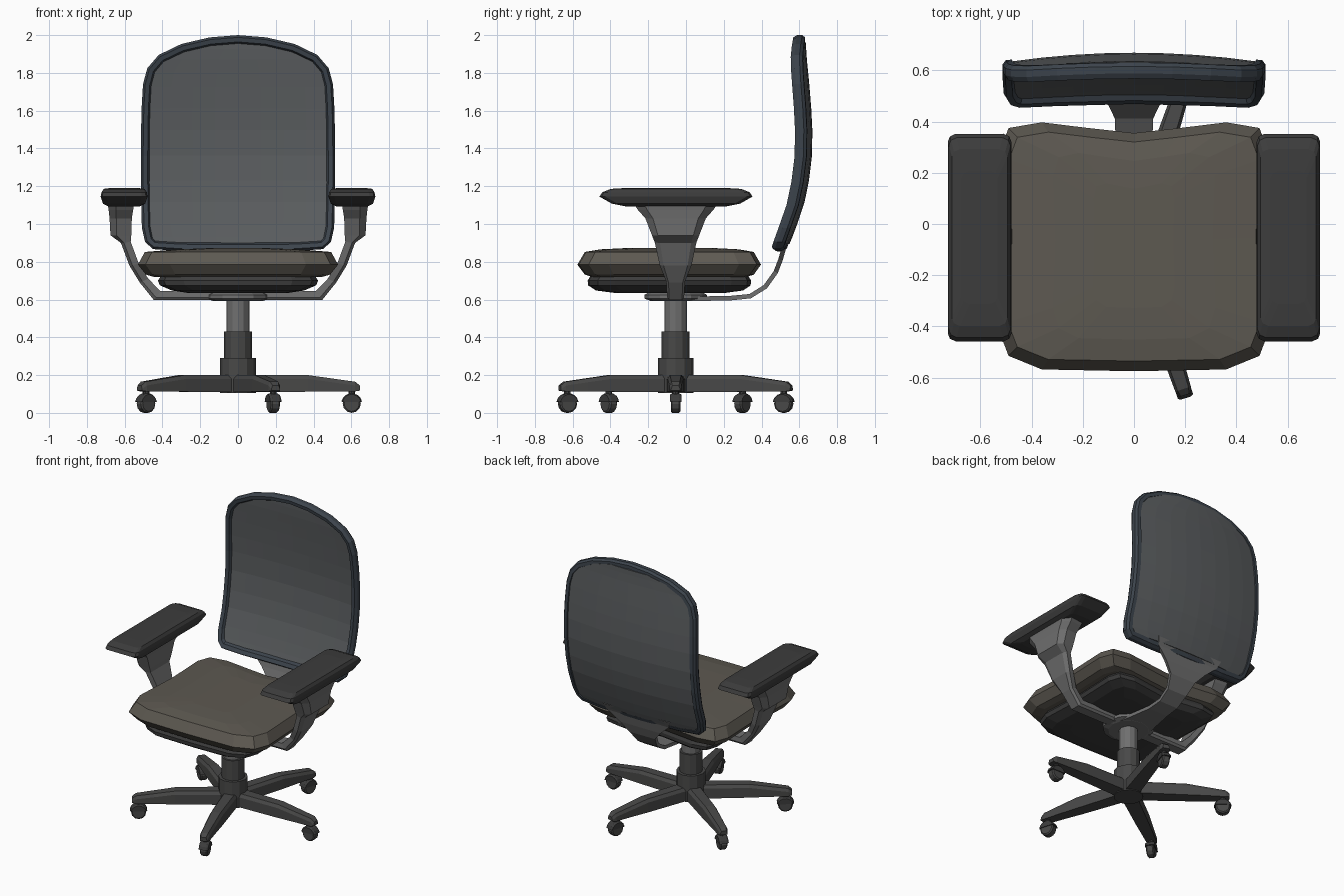
import bpy, bmesh, math
from mathutils import Matrix, Vector

if "Cube" in bpy.data.objects:
    bpy.data.objects.remove(bpy.data.objects["Cube"])

CY = -0.055  # y of the column axis


def material(name, r, g, b):
    m = bpy.data.materials.new(name)
    m.diffuse_color = (r, g, b, 1)
    m.use_nodes = True
    m.node_tree.nodes["Principled BSDF"].inputs["Base Color"].default_value = m.diffuse_color
    return m


FRAME = material("blue_black", 0.045, 0.057, 0.072)
MESH = material("mesh_grey", 0.10, 0.107, 0.112)
CLOTH = material("warm_grey", 0.11, 0.10, 0.083)
DARK = material("dark_plastic", 0.045, 0.045, 0.045)
BASE = material("base_grey", 0.065, 0.065, 0.064)
METAL = material("metal", 0.16, 0.16, 0.16)


def loft(name, rings, mat, mirror=False, loop=False, matrix=None):
    """Skin a list of equal-length closed rings; cap the ends unless looped."""
    bm = bmesh.new()
    vs = [[bm.verts.new(p) for p in r] for r in rings]
    n = len(rings[0])
    pairs = list(zip(vs, vs[1:])) + ([(vs[-1], vs[0])] if loop else [])
    for a, b in pairs:
        for i in range(n):
            j = (i + 1) % n
            bm.faces.new((a[i], a[j], b[j], b[i]))
    if not loop:
        bm.faces.new(vs[0])
        bm.faces.new(vs[-1])
    bmesh.ops.recalc_face_normals(bm, faces=bm.faces)
    me = bpy.data.meshes.new(name)
    bm.to_mesh(me)
    bm.free()
    me.materials.append(mat)
    ob = bpy.data.objects.new(name, me)
    bpy.context.collection.objects.link(ob)
    if matrix:
        ob.matrix_world = matrix
    if mirror:
        ob.modifiers.new("Mirror", 'MIRROR')
    return ob


def both_sides(half):
    """Complete a right-hand outline (starting and ending on x = 0)."""
    return half + [(-x, y) for x, y in reversed(half[1:-1])]


def circle(r, z, n=12, sy=1.0):
    return [(r * math.cos(2 * math.pi * i / n), CY + sy * r * math.sin(2 * math.pi * i / n), z)
            for i in range(n)]


# Backrest: curved sheet, bowed in height and wrapped forward at the sides
CURVE = [(0.84, 0.465), (0.92, 0.50), (1.0, 0.53), (1.1, 0.565), (1.2, 0.588), (1.35, 0.608),
         (1.5, 0.610), (1.65, 0.602), (1.8, 0.588), (1.9, 0.578), (2.01, 0.575)]


def back_y(x, z):
    y = CURVE[-1][1]
    for (z0, y0), (z1, y1) in zip(CURVE, CURVE[1:]):
        if z <= z1:
            y = y0 + (y1 - y0) * (z - z0) / (z1 - z0)
            break
    return y + 0.025 * (1 - (x / 0.5) ** 2)


back_half = [(0, 2.0), (0.15, 1.988), (0.3, 1.953), (0.42, 1.895), (0.48, 1.825), (0.503, 1.74),
             (0.51, 1.62), (0.513, 1.5), (0.514, 1.36), (0.514, 1.22), (0.512, 1.1), (0.509, 0.98),
             (0.492, 0.905), (0.45, 0.867), (0.3, 0.857), (0, 0.855)]
outline = both_sides(back_half)
section = [(0.0, -0.012), (0.012, -0.033), (0.036, -0.03), (0.05, 0.0), (0.036, 0.03),
           (0.012, 0.03), (0.0, 0.015)]
rings = []
for i, (x, z) in enumerate(outline):
    a, b = outline[i - 1], outline[(i + 1) % len(outline)]
    t = Vector((b[0] - a[0], b[1] - a[1])).normalized()
    ring = []
    for d, off in section:
        px, pz = x - t.y * -d, z - t.x * d
        px = x + t.y * d
        ring.append((px, back_y(px, pz) + off, pz))
    rings.append(ring)
loft("back_frame", rings, FRAME, loop=True)

rings = []
for hx, z in back_half[1:-2]:
    hx, z = hx * 0.94, 1.43 + (z - 1.43) * 0.95
    xs = [hx * k / 4 for k in range(-4, 5)]
    rings.append([(x, back_y(x, z) - 0.012, z) for x in xs] +
                 [(x, back_y(x, z) + 0.022 + 0.012 * (1 - (x / 0.5) ** 2), z) for x in reversed(xs)])
loft("back_mesh_panel", rings, MESH)

# Seat cushion and the pan under it
seat_line = both_sides([(0, -0.575), (0.36, -0.568), (0.49, -0.515), (0.53, -0.41), (0.512, -0.05),
                        (0.525, 0.28), (0.49, 0.375), (0.36, 0.397), (0.18, 0.375), (0, 0.355)])


def seat_ring(sx, sy, z):
    return [(x * sx, -0.08 + (y + 0.08) * sy, z) for x, y in seat_line]


loft("seat", [seat_ring(*r) for r in [(0.84, 0.84, 0.72), (0.92, 0.92, 0.732), (1, 1, 0.785),
                                      (0.93, 0.92, 0.852), (0.6, 0.75, 0.866), (0.3, 0.5, 0.872)]], CLOTH)
loft("seat_pan", [seat_ring(*r) for r in [(0.5, 0.6, 0.635), (0.66, 0.8, 0.648), (0.78, 0.885, 0.675),
                                          (0.8, 0.89, 0.70), (0.77, 0.86, 0.725)]], DARK)

# Mounting plate and gas column
loft("mount_plate", [circle(0.13, 0.592, 12), circle(0.165, 0.605, 12), circle(0.165, 0.625, 12),
                     circle(0.13, 0.645, 12)], METAL)
loft("gas_lift", [circle(0.06, 0.40), circle(0.06, 0.60)], METAL)
loft("column_sleeve", [circle(0.074, 0.27), circle(0.074, 0.43)], BASE)
loft("base_hub", [circle(0.094, 0.105), circle(0.094, 0.29)], BASE)

# Back support: flat strap curving up and flaring into the backrest
strap = [(0.0, 0.605, 0.12), (0.1, 0.605, 0.10), (0.24, 0.608, 0.075), (0.34, 0.618, 0.072),
         (0.42, 0.668, 0.075), (0.475, 0.745, 0.10), (0.50, 0.81, 0.16), (0.52, 0.88, 0.24),
         (0.545, 0.93, 0.26)]
rings = []
for i, (y, z, w) in enumerate(strap):
    a, b = strap[max(i - 1, 0)], strap[min(i + 1, len(strap) - 1)]
    t = Vector((b[0] - a[0], b[1] - a[1])).normalized() * 0.012
    rings.append([(-w, y + t.y, z - t.x), (w, y + t.y, z - t.x),
                  (w, y - t.y, z + t.x), (-w, y - t.y, z + t.x)])
loft("back_support", rings, METAL)

# Armrest brackets: outer (x, z), inner (x, z), half width in y
bracket = [(0.05, 0.597, 0.05, 0.645, 0.045), (0.445, 0.597, 0.41, 0.645, 0.045),
           (0.52, 0.69, 0.475, 0.71, 0.05), (0.575, 0.78, 0.525, 0.79, 0.085),
           (0.62, 0.90, 0.568, 0.905, 0.11), (0.675, 0.94, 0.565, 0.94, 0.125),
           (0.68, 1.03, 0.562, 1.03, 0.16), (0.685, 1.075, 0.555, 1.075, 0.20),
           (0.69, 1.105, 0.55, 1.105, 0.22)]
rings = []
for ox, oz, ix, iz, w in bracket:
    mx, mz = ox * 0.7 + ix * 0.3, oz * 0.7 + iz * 0.3
    rings.append([(ox, CY - w * 0.75, oz), (ox, CY + w * 0.75, oz), (mx, CY + w, mz),
                  (ix, CY + w * 0.95, iz), (ix, CY - w * 0.95, iz), (mx, CY - w, mz)])
loft("arm_bracket", rings, METAL, mirror=True)

# Armrest pads
rings = []
for sx, sy, z in [(0.08, 0.26, 1.092), (0.112, 0.34, 1.108), (0.124, 0.405, 1.145),
                  (0.12, 0.39, 1.168), (0.108, 0.345, 1.186), (0.07, 0.26, 1.191)]:
    c = 0.03
    rings.append([(0.603 + x, -0.053 + y, z) for x, y in [
        (sx, -sy + c), (sx - 0.008, -sy + 0.01), (sx - c, -sy), (c - sx, -sy),
        (0.008 - sx, -sy + 0.01), (-sx, -sy + c), (-sx, sy - c), (0.008 - sx, sy - 0.01),
        (c - sx, sy), (sx - c, sy), (sx - 0.008, sy - 0.01), (sx, sy - c)]])
loft("arm_pad", rings, DARK, mirror=True)

# Five-star base with casters
leg = [(0.03, 0.05, 0.11, 0.20), (0.37, 0.042, 0.112, 0.20), (0.50, 0.037, 0.114, 0.182),
       (0.62, 0.032, 0.114, 0.165), (0.645, 0.024, 0.118, 0.145)]
leg_rings = [[(r, -w, lo), (r, w, lo), (r, w, hi - 0.02), (r, w * 0.7, hi),
              (r, -w * 0.7, hi), (r, -w, hi - 0.02)] for r, w, lo, hi in leg]
R = 0.602


def arc(r, y, start, span, n):
    return [(R + r * math.cos(start + span * i / n), y, 0.048 + r * math.sin(start + span * i / n))
            for i in range(n)]


wheel = [arc(r, y, 0, 2 * math.pi, 12) for r, y in [(0.04, -0.025), (0.048, -0.018),
                                                   (0.048, 0.018), (0.04, 0.025)]]
hood = [arc(r, y, math.radians(12), math.radians(156 * 8 / 7), 8)
        for r, y in [(0.05, -0.031), (0.056, -0.02), (0.056, 0.02), (0.05, 0.031)]]
stem = [[(R + 0.018 * math.cos(k * math.pi / 4), 0.018 * math.sin(k * math.pi / 4), z)
         for k in range(8)] for z in (0.09, 0.13)]
for i in range(5):
    m = Matrix.Translation((0, CY, 0)) @ Matrix.Rotation(math.radians(72 * i), 4, 'Z')
    for part, shape, mat in [("base_leg", leg_rings, BASE), ("caster_wheel", wheel, BASE),
                             ("caster_hood", hood, DARK), ("caster_stem", stem, DARK)]:
        loft(f"{part}_{i + 1}", shape, mat, matrix=m)
